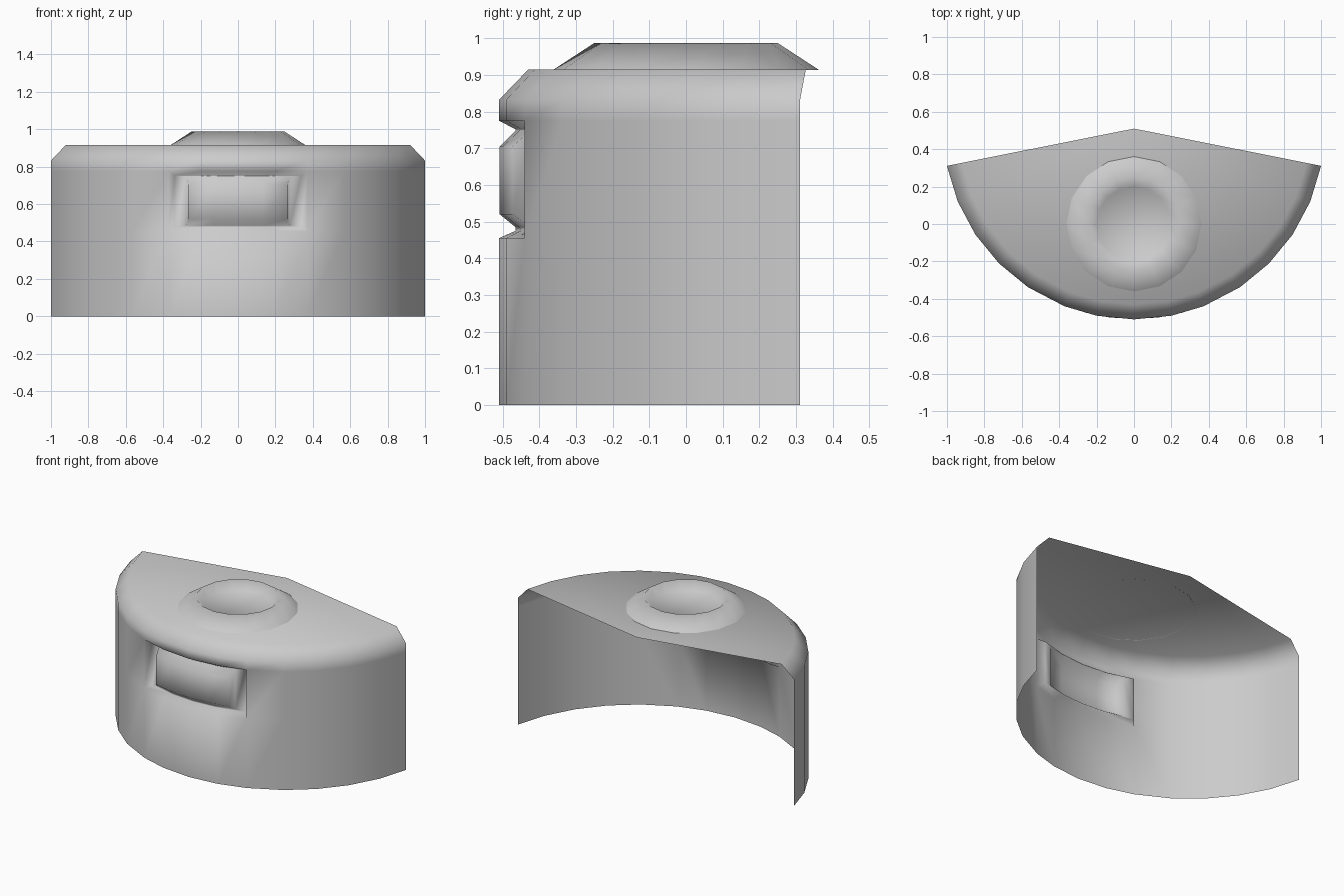
import bpy, bmesh
from math import sin, cos, radians, pi

cube = bpy.data.objects.get("Cube")
if cube:
    bpy.data.objects.remove(cube)

grey = bpy.data.materials.new("plain_grey")
grey.use_nodes = True
grey.diffuse_color = (0.6, 0.6, 0.6, 1)
grey.node_tree.nodes["Principled BSDF"].inputs["Base Color"].default_value = (0.6, 0.6, 0.6, 1)

APEX_Y = 0.51
RADIUS = 1.02
STEP = 11.25


def finish(name, bm):
    mesh = bpy.data.meshes.new(name)
    bm.to_mesh(mesh)
    bm.free()
    obj = bpy.data.objects.new(name, mesh)
    bpy.context.collection.objects.link(obj)
    mesh.materials.append(grey)
    bpy.ops.object.select_all(action='DESELECT')
    obj.select_set(True)
    bpy.context.view_layer.objects.active = obj
    bpy.ops.object.shade_smooth_by_angle(angle=radians(85))
    return obj


def row(bm, angles, r, z):
    """Vertices along an arc about the rear corner; angle 0 is the front."""
    return [bm.verts.new((r * sin(radians(a)), APEX_Y - r * cos(radians(a)), z)) for a in angles]


def strip(bm, low, high, skip=()):
    for i in range(len(low) - 1):
        if i not in skip:
            bm.faces.new((low[i], low[i + 1], high[i + 1], high[i]))


# Open-backed housing: curved wall, sloped shoulder and flat wedge lid
bm = bmesh.new()
EDGE = 21.3
angles = [i * STEP for i in range(-7, 8)]
angles[5], angles[9] = -EDGE, EDGE
gap = range(5, 9)
rows = [row(bm, angles, r, z) for r, z in
        ((RADIUS, 0), (RADIUS, 0.455), (RADIUS, 0.775), (RADIUS, 0.832), (0.94, 0.915))]
for i in range(4):
    strip(bm, rows[i], rows[i + 1], gap if i == 1 else ())
bm.faces.new(rows[-1] + [bm.verts.new((0, APEX_Y, 0.915))])

# Recess in the front with a raised curved pull, made of nested rings
low, high = rows[1][5:10], rows[2][5:10]
for half, r, z0, z1 in ((20.3, 0.975, 0.475, 0.752),
                        (16.5, 0.975, 0.485, 0.748),
                        (15.0, 1.018, 0.52, 0.705)):
    cols = [half * k / 2 for k in range(-2, 3)]
    new_low, new_high = row(bm, cols, r, z0), row(bm, cols, r, z1)
    strip(bm, low, new_low)
    strip(bm, new_high, high)
    bm.faces.new((low[0], new_low[0], new_high[0], high[0]))
    bm.faces.new((new_low[-1], low[-1], high[-1], new_high[-1]))
    low, high = new_low, new_high
strip(bm, low, high)
finish("housing", bm)

# Round dished knob on the lid
bm = bmesh.new()
SIDES = 16
rings = [[bm.verts.new((r * cos(2 * pi * i / SIDES), r * sin(2 * pi * i / SIDES), z))
          for i in range(SIDES)]
         for r, z in ((0.362, 0.914), (0.25, 0.987), (0.2, 0.94))]
for a, b in zip(rings, rings[1:]):
    strip(bm, a + a[:1], b + b[:1])
bm.faces.new(rings[-1])
finish("knob", bm)
